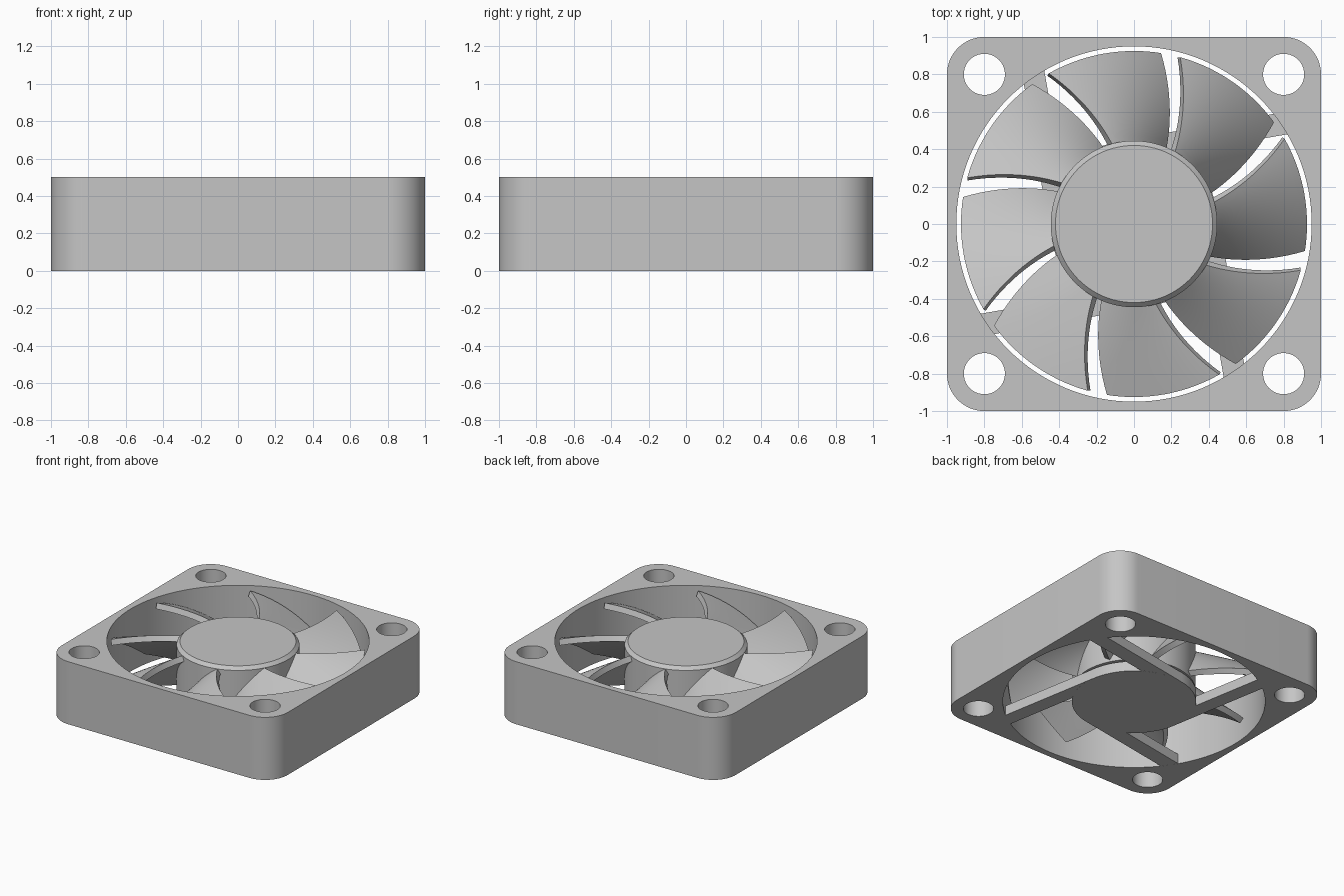
import bpy, bmesh
from math import sin, cos, pi, radians
from mathutils import Matrix

if "Cube" in bpy.data.objects:
    bpy.data.objects.remove(bpy.data.objects["Cube"], do_unlink=True)

grey = bpy.data.materials.new("plain_grey")
grey.use_nodes = True
grey.diffuse_color = (0.56, 0.56, 0.56, 1)
grey.node_tree.nodes["Principled BSDF"].inputs["Base Color"].default_value = grey.diffuse_color


def finish(obj, angle=30):
    """Give an object its colour and smooth shading with sharp edges kept."""
    obj.data.materials.clear()
    obj.data.materials.append(grey)
    bpy.ops.object.select_all(action='DESELECT')
    obj.select_set(True)
    bpy.context.view_layer.objects.active = obj
    for mod in list(obj.modifiers):
        bpy.ops.object.modifier_apply(modifier=mod.name)
    bpy.ops.object.shade_smooth_by_angle(angle=radians(angle))
    return obj


def mesh_object(name, bm):
    mesh = bpy.data.meshes.new(name)
    bm.to_mesh(mesh)
    bm.free()
    obj = bpy.data.objects.new(name, mesh)
    bpy.context.collection.objects.link(obj)
    return obj


def arc(cx, cy, r, start, sweep, n):
    return [(cx + r * cos(start + sweep * i / n), cy + r * sin(start + sweep * i / n))
            for i in range(n + 1)]


def extruded(name, loops, z0, z1):
    """Extrude a flat outline with holes between two heights."""
    curve = bpy.data.curves.new(name, 'CURVE')
    curve.dimensions = '2D'
    curve.fill_mode = 'BOTH'
    curve.extrude = (z1 - z0) / 2
    for pts in loops:
        spline = curve.splines.new('POLY')
        spline.points.add(len(pts) - 1)
        for p, (x, y) in zip(spline.points, pts):
            p.co = (x, y, 0, 1)
        spline.use_cyclic_u = True
    temp = bpy.data.objects.new(name + "_outline", curve)
    bpy.context.collection.objects.link(temp)
    bpy.context.view_layer.update()
    mesh = bpy.data.meshes.new_from_object(temp.evaluated_get(bpy.context.evaluated_depsgraph_get()))
    bpy.data.objects.remove(temp, do_unlink=True)
    bm = bmesh.new()
    bm.from_mesh(mesh)
    bmesh.ops.remove_doubles(bm, verts=bm.verts, dist=1e-4)
    bmesh.ops.recalc_face_normals(bm, faces=bm.faces)
    bmesh.ops.translate(bm, verts=bm.verts, vec=(0, 0, (z0 + z1) / 2))
    return finish(mesh_object(name, bm))


# Square frame: rounded corners, round bore and four screw holes
corners = [(0.8, 0.8), (-0.8, 0.8), (-0.8, -0.8), (0.8, -0.8)]
outline = []
for k, (x, y) in enumerate(corners):
    outline += arc(x, y, 0.2, k * pi / 2, pi / 2, 16)
bore = arc(0, 0, 0.95, 0, 2 * pi, 128)[:-1]
holes = [arc(x, y, 0.11, 0, 2 * pi, 40)[:-1] for x, y in corners]
extruded("frame", [outline, bore] + holes, 0, 0.5)

# Round motor plate, flush with the underside
extruded("motor_plate", [arc(0, 0, 0.45, 0, 2 * pi, 96)[:-1]], 0, 0.08)

# Four slanted struts, tangent to the plate
for k in range(4):
    bm = bmesh.new()
    bmesh.ops.create_cube(bm, size=1)
    bmesh.ops.scale(bm, verts=bm.verts, vec=(0.9, 0.12, 0.078))
    bmesh.ops.translate(bm, verts=bm.verts, vec=(0.45, 0.39, 0.0395))
    # Trim the outer end to sit just inside the frame wall
    for v in bm.verts:
        if v.co.x > 0.5:
            v.co.x = (0.955 ** 2 - v.co.y ** 2) ** 0.5
    bmesh.ops.rotate(bm, verts=bm.verts, matrix=Matrix.Rotation(radians(10 + 90 * k), 3, 'Z'))
    finish(mesh_object(f"strut_{k + 1}", bm))

# Rotor hub: turned profile with a chamfered top edge
bm = bmesh.new()
profile = [(0, 0.1), (0.445, 0.1), (0.445, 0.47), (0.42, 0.495), (0, 0.495)]
verts = [bm.verts.new((r, 0, z)) for r, z in profile]
edges = [bm.edges.new(pair) for pair in zip(verts, verts[1:])]
bmesh.ops.spin(bm, geom=verts + edges, angle=2 * pi, steps=96, axis=(0, 0, 1), cent=(0, 0, 0))
bmesh.ops.remove_doubles(bm, verts=bm.verts, dist=1e-4)
bmesh.ops.recalc_face_normals(bm, faces=bm.faces)
finish(mesh_object("hub", bm))

# Eight swept blades, falling clockwise and steeper toward the low edge
ROWS, COLS = 12, 20
for k in range(8):
    bm = bmesh.new()
    grid = []
    for i in range(ROWS + 1):
        r = 0.43 + 0.495 * i / ROWS
        lead = 105.5 + 14 * (r - 0.45) / 0.475 + 45 * k
        row = []
        for j in range(COLS + 1):
            u = j / COLS
            a = radians(lead - 38.5 * u)
            row.append(bm.verts.new((r * cos(a), r * sin(a), 0.47 - 0.33 * (0.55 * u + 0.45 * u * u))))
        grid.append(row)
    for i in range(ROWS):
        for j in range(COLS):
            bm.faces.new((grid[i][j], grid[i][j + 1], grid[i + 1][j + 1], grid[i + 1][j]))
    bm.normal_update()
    if sum(f.normal.z for f in bm.faces) < 0:
        bmesh.ops.reverse_faces(bm, faces=bm.faces)
    blade = mesh_object(f"blade_{k + 1}", bm)
    solid = blade.modifiers.new("thickness", 'SOLIDIFY')
    solid.thickness = 0.045
    solid.offset = -1
    finish(blade, 40)
